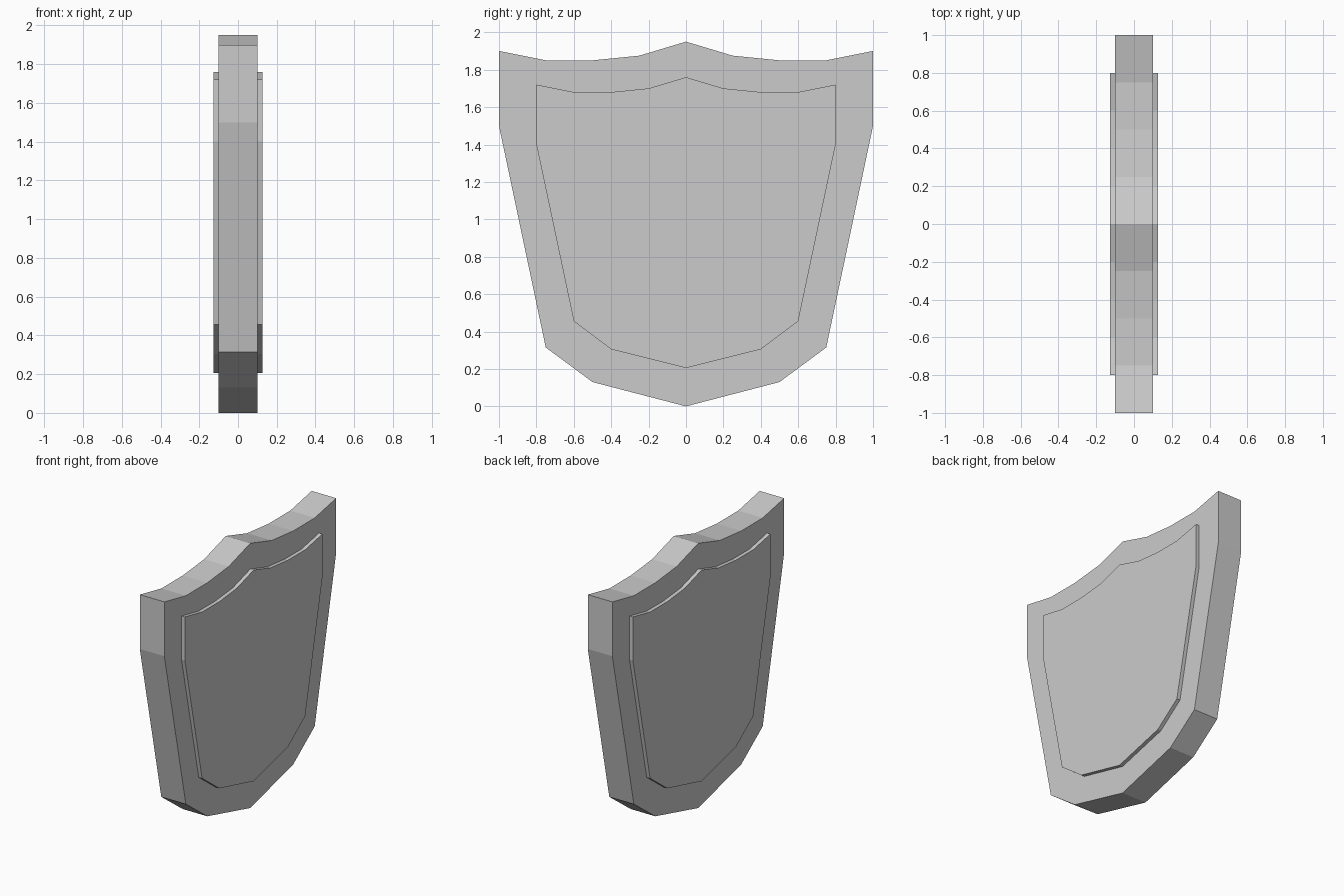
import bpy, bmesh

if "Cube" in bpy.data.objects:
    bpy.data.objects.remove(bpy.data.objects["Cube"])

# Right half outlines as (y, z), from bottom point to top peak
BODY = [(0, 0), (0.5, 0.13), (0.75, 0.315), (1, 1.5), (1, 1.9),
        (0.75, 1.85), (0.5, 1.85), (0.25, 1.875), (0, 1.95)]
PANEL = [(0, 0.205), (0.4, 0.305), (0.6, 0.455), (0.8, 1.4), (0.8, 1.72),
         (0.6, 1.68), (0.4, 1.68), (0.2, 1.70), (0, 1.76)]


def slab(name, half, thickness):
    """Mirror a half outline across y = 0 and extrude it along x."""
    outline = half + [(-y, z) for y, z in reversed(half[1:-1])]
    bm = bmesh.new()
    face = bm.faces.new([bm.verts.new((-thickness / 2, y, z)) for y, z in outline])
    ext = bmesh.ops.extrude_face_region(bm, geom=[face], use_keep_orig=True)
    verts = [g for g in ext["geom"] if isinstance(g, bmesh.types.BMVert)]
    bmesh.ops.translate(bm, verts=verts, vec=(thickness, 0, 0))
    bmesh.ops.recalc_face_normals(bm, faces=bm.faces)
    mesh = bpy.data.meshes.new(name)
    bm.to_mesh(mesh)
    bm.free()
    obj = bpy.data.objects.new(name, mesh)
    bpy.context.collection.objects.link(obj)
    return obj


# Shield body, and the thicker inner panel raised on both faces
slab("shield_body", BODY, 0.2)
slab("raised_panel", PANEL, 0.255)
